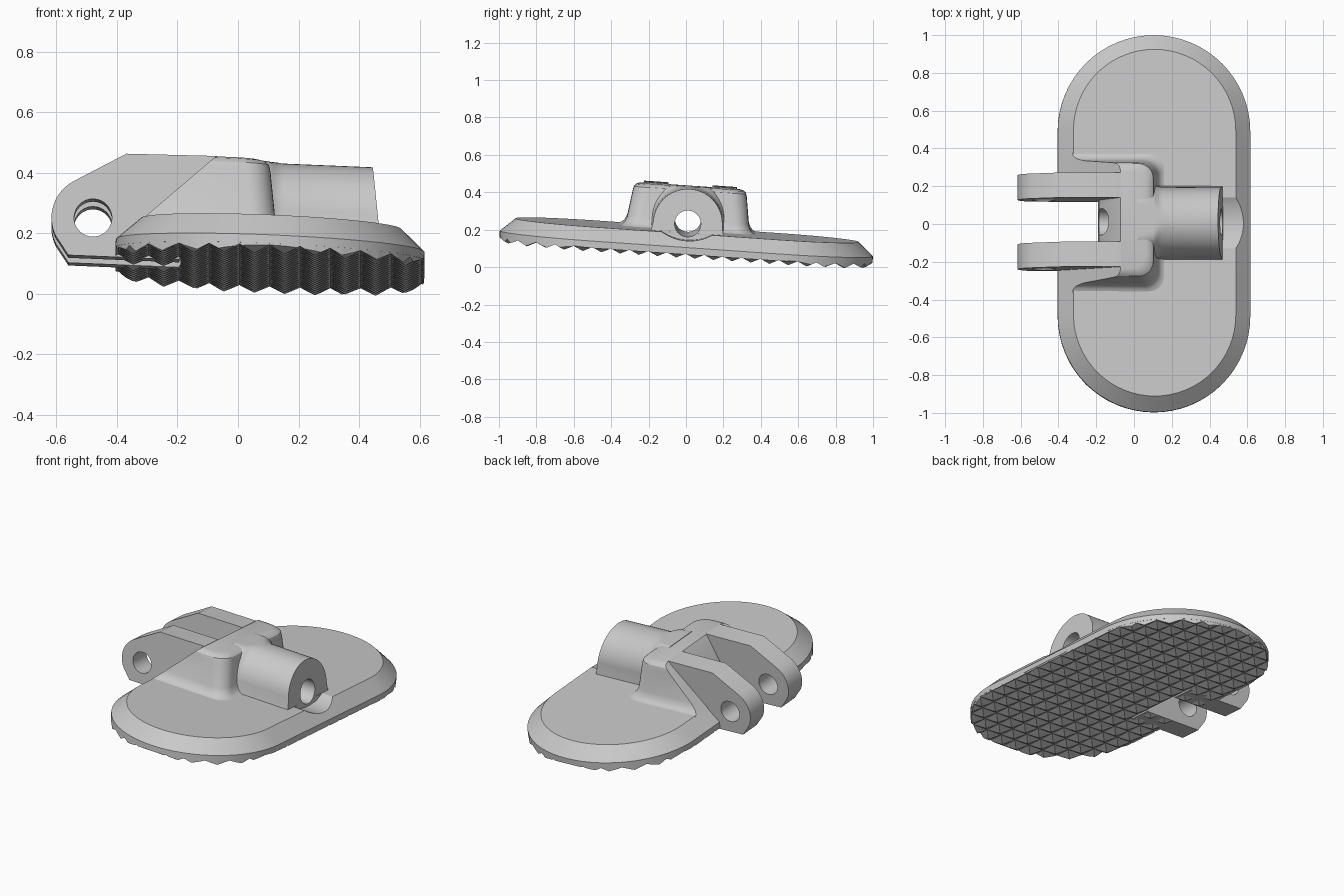
import bpy, bmesh
from math import radians, sin, cos, pi
from mathutils import Matrix, Vector

cube = bpy.data.objects.get("Cube")
if cube:
    bpy.data.objects.remove(cube, do_unlink=True)

# The whole foot leans slightly toward +x and +y
TILT = (Matrix.Translation((0.105, 0, 0.098))
        @ Matrix.Rotation(radians(-3.95), 4, 'X') @ Matrix.Rotation(radians(2.4), 4, 'Y'))

# One plain grey for every part
GREY = (0.585, 0.585, 0.585, 1)
metal = bpy.data.materials.new("light grey metal")
metal.use_nodes = True
metal.diffuse_color = GREY
metal.node_tree.nodes["Principled BSDF"].inputs["Base Color"].default_value = GREY


def make(name, bm):
    bmesh.ops.recalc_face_normals(bm, faces=bm.faces[:])
    mesh = bpy.data.meshes.new(name)
    bm.to_mesh(mesh)
    bm.free()
    mesh.materials.append(metal)
    obj = bpy.data.objects.new(name, mesh)
    bpy.context.collection.objects.link(obj)
    return obj


def loft(name, rings, cut=None):
    """Skin a stack of equal-length rings and cap both ends."""
    bm = bmesh.new()
    rows = [[bm.verts.new(p) for p in ring] for ring in rings]
    n = len(rows[0])
    for a, b in zip(rows, rows[1:]):
        for i in range(n):
            j = (i + 1) % n
            bm.faces.new((a[i], a[j], b[j], b[i]))
    bm.faces.new(rows[0])
    bm.faces.new(rows[-1])
    if cut:
        geom = bm.verts[:] + bm.edges[:] + bm.faces[:]
        res = bmesh.ops.bisect_plane(bm, geom=geom, plane_co=cut[0], plane_no=cut[1], clear_outer=True)
        edges = [e for e in res["geom_cut"] if isinstance(e, bmesh.types.BMEdge)]
        bmesh.ops.contextual_create(bm, geom=edges)
    return make(name, bm)


def prism(name, points, y0, y1):
    """Extrude an XZ profile along y."""
    return loft(name, [[(x, y, z) for x, z in points] for y in (y0, y1)])


def rod(name, radius, x0, x1, z, count=48):
    ring = [(radius * cos(2 * pi * i / count), z + radius * sin(2 * pi * i / count)) for i in range(count)]
    return loft(name, [[(x, y, h) for y, h in ring] for x in (x0, x1)])


def boolean(obj, tool, operation='DIFFERENCE'):
    mod = obj.modifiers.new("cut", 'BOOLEAN')
    mod.object, mod.operation, mod.solver = tool, operation, 'EXACT'
    bpy.context.view_layer.objects.active = obj
    bpy.ops.object.modifier_apply(modifier=mod.name)


def arc(cx, cy, r, a0, a1, n):
    return [(cx + r * cos(radians(a0 + (a1 - a0) * i / n)),
             cy + r * sin(radians(a0 + (a1 - a0) * i / n))) for i in range(n + 1)]


def capsule(inset, z):
    r = 0.51 - inset
    return [(x, y, z) for x, y in arc(0, 0.49, r, 0, 180, 32) + arc(0, -0.49, r, 180, 360, 32)]


# Base plate with a bevelled rim
plate = loft("base_plate", [capsule(0, 0), capsule(0, 0.028), capsule(0.08, 0.1)])

# Pyramid tread, trimmed to the plate outline
CELL, NX, NY, VALLEY, TIP = 0.1, 12, 22, -0.005, -0.031
bm = bmesh.new()
grid = [[bm.verts.new(((i - NX / 2) * CELL, (j - NY / 2) * CELL, VALLEY)) for j in range(NY + 1)]
        for i in range(NX + 1)]
for i in range(NX):
    for j in range(NY):
        quad = [grid[i][j], grid[i + 1][j], grid[i + 1][j + 1], grid[i][j + 1]]
        tip = bm.verts.new(((i + 0.5 - NX / 2) * CELL, (j + 0.5 - NY / 2) * CELL, TIP))
        for k in range(4):
            bm.faces.new((quad[k], quad[(k + 1) % 4], tip))
rim = [e for e in bm.edges if e.is_boundary]
walls = bmesh.ops.extrude_edge_only(bm, edges=rim)["geom"]
for v in walls:
    if isinstance(v, bmesh.types.BMVert):
        v.co.z = 0.015
bmesh.ops.contextual_create(bm, geom=[e for e in bm.edges if e.is_boundary])
tread = make("tread", bm)
trim = loft("tread_trim", [capsule(0.001, -0.1), capsule(0.001, 0.01)])
boolean(tread, trim, 'INTERSECT')


# Hub block: flared at the foot, rounded on top, cut along the rim slope
def hub_ring(z, grow):
    w, x, r = 0.305 + grow, -0.01 + grow, 0.08
    pts = [(-0.75, -w)] + arc(x - r, r - w, r, -90, 0, 8) + arc(x - r, w - r, r, 0, 90, 8) + [(-0.75, w)]
    return [(px, py, z) for px, py in pts]


slope = Vector((-0.302, 0, 0.32))
hub = loft("hub", [hub_ring(z, g) for z, g in (
    (0.098, 0.065), (0.104, 0.048), (0.12, 0.032), (0.15, 0.02), (0.29, 0),
    (0.312, -0.006), (0.325, -0.02), (0.331, -0.045))], cut=(Vector((-0.19, 0, 0.331)), slope))


# Socket: arched tube blending into the hub
def socket_ring(x, grow, lean=0):
    r = 0.185 + grow
    pts = [(r + 0.015, 0.07)] + arc(0, 0.149, r, 0, 180, 32) + [(-r - 0.015, 0.07)]
    return [(x - lean * (z - 0.149), y, min(z, 0.334)) for y, z in pts]


socket = loft("socket", [socket_ring(x, g, k) for x, g, k in (
    (-0.1, 0.03, 0), (-0.02, 0.025, 0), (0.0, 0.012, 0), (0.015, 0.004, 0),
    (0.035, 0, 0), (0.352, 0, 0.14))])

# Clevis arms with pin holes
px, pz = -0.589, 0.1115
profile = [(-0.188, 0.333), (-0.488, 0.328)] + arc(px, pz, 0.137, 120, 207, 14) + [
    (-0.665, -0.015), (-0.3, -0.015), (-0.28, 0.03)]
hole = [(x, z) for x, z in arc(px, pz, 0.0625, 0, 350, 35)]
pin_cut = prism("pin_cutter", hole, -0.5, 0.5)
arms = []
for side, name in ((1, "left_arm"), (-1, "right_arm")):
    arm = prism(name, profile, side * 0.1175, side * 0.25)
    boolean(arm, pin_cut)
    arms.append(arm)

# Slot between the arms, bore through the socket, and relief in the rim
slot = prism("slot_cutter", [(-0.185, 0.341), (-0.295, 0.13), (-0.295, -0.2), (-0.9, -0.2), (-0.9, 0.341)],
             -0.1175, 0.1175)
bore = rod("bore_cutter", 0.07, -0.5, 0.6, 0.149)
relief = rod("relief_cutter", 0.26, 0.36, 0.7, 0.322, 96)
for obj in (plate, tread, hub):
    boolean(obj, slot)
for obj in (plate, hub, socket):
    boolean(obj, bore)
boolean(plate, relief)
for tool in (trim, pin_cut, slot, bore, relief):
    bpy.data.objects.remove(tool, do_unlink=True)

# Lean everything and shade
bpy.ops.object.select_all(action='DESELECT')
for obj in [plate, hub, socket, tread] + arms:
    obj.data.transform(TILT)
    obj.select_set(obj is not tread)
bpy.context.view_layer.objects.active = plate
bpy.ops.object.shade_smooth_by_angle(angle=radians(30))
